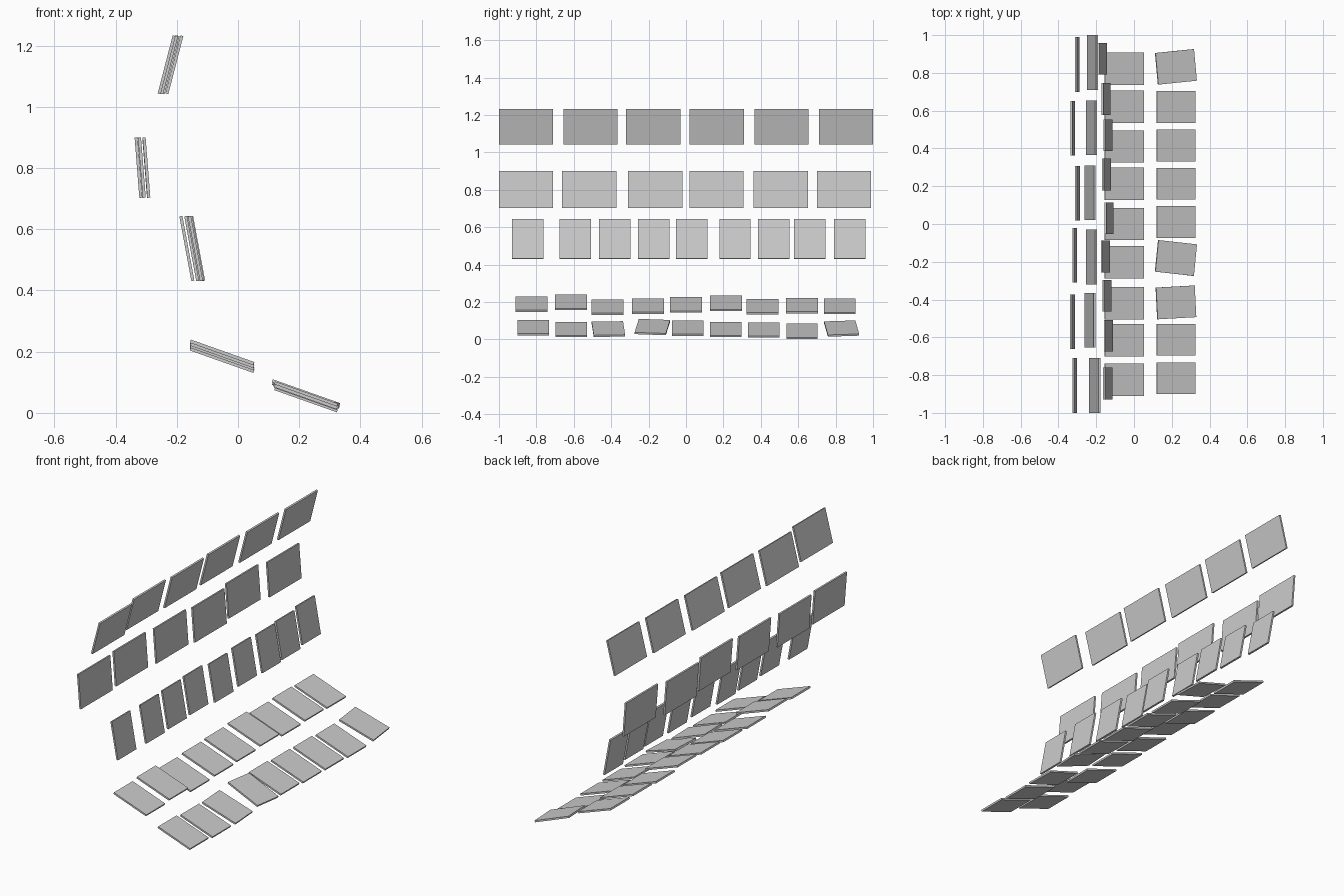
import bpy
from math import radians
from mathutils import Matrix

THICK = 0.010


def slab(name, centre, length, width, pitch, yaw=0.0):
    """Thin flat panel: length runs along local x, pitched down about y."""
    bpy.ops.mesh.primitive_cube_add(size=1)
    ob = bpy.context.object
    ob.name = ob.data.name = name
    ob.matrix_world = (Matrix.Translation(centre)
                       @ Matrix.Rotation(radians(pitch), 4, 'Y')
                       @ Matrix.Rotation(radians(yaw), 4, 'Z')
                       @ Matrix.Diagonal((length, width, THICK, 1)))
    return ob


def row(name, length, width, pitch, ys, xs, zs, yaws=None):
    """One course of panels; xs or zs may be a single shared value."""
    for i, y in enumerate(ys):
        x = xs[i] if isinstance(xs, list) else xs
        z = zs[i] if isinstance(zs, list) else zs
        yaw = (yaws or {}).get(i, 0)
        slab(f"{name}_{i + 1}", (x, y, z), length, width, pitch, yaw)


# Upper back panels, leaning forward
row("upper_panel", 0.196, 0.29, -75.5,
    [-0.855, -0.51, -0.175, 0.165, 0.51, 0.855],
    [-0.208, -0.233, -0.225, -0.232, -0.225, -0.22], 1.137)

# Middle back panels, almost upright
row("middle_panel", 0.197, 0.29, 85.5,
    [-0.855, -0.517, -0.165, 0.163, 0.507, 0.845],
    [-0.314, -0.325, -0.314, -0.299, -0.324, -0.30], 0.801)

# Lower back panels, narrower
row("lower_panel", 0.215, 0.168, 79.5,
    [-0.845, -0.592, -0.38, -0.172, 0.03, 0.262, 0.47, 0.662, 0.875],
    [-0.139, -0.135, -0.143, -0.151, -0.132, -0.145, -0.138, -0.148, -0.167], 0.537)

# Two sloping bottom courses
row("inner_tile", 0.22, 0.171, 19.5,
    [-0.825, -0.615, -0.42, -0.203, 0.0, 0.213, 0.41, 0.62, 0.822],
    -0.052,
    [0.188, 0.198, 0.172, 0.178, 0.184, 0.192, 0.175, 0.181, 0.177])
row("outer_tile", 0.217, 0.168, 19.5,
    [-0.817, -0.613, -0.415, -0.18, 0.01, 0.213, 0.415, 0.62, 0.832],
    0.222,
    [0.062, 0.0525, 0.055, 0.066, 0.06, 0.0525, 0.05, 0.043, 0.058],
    {2: 3, 3: -6, 8: 5.5})
